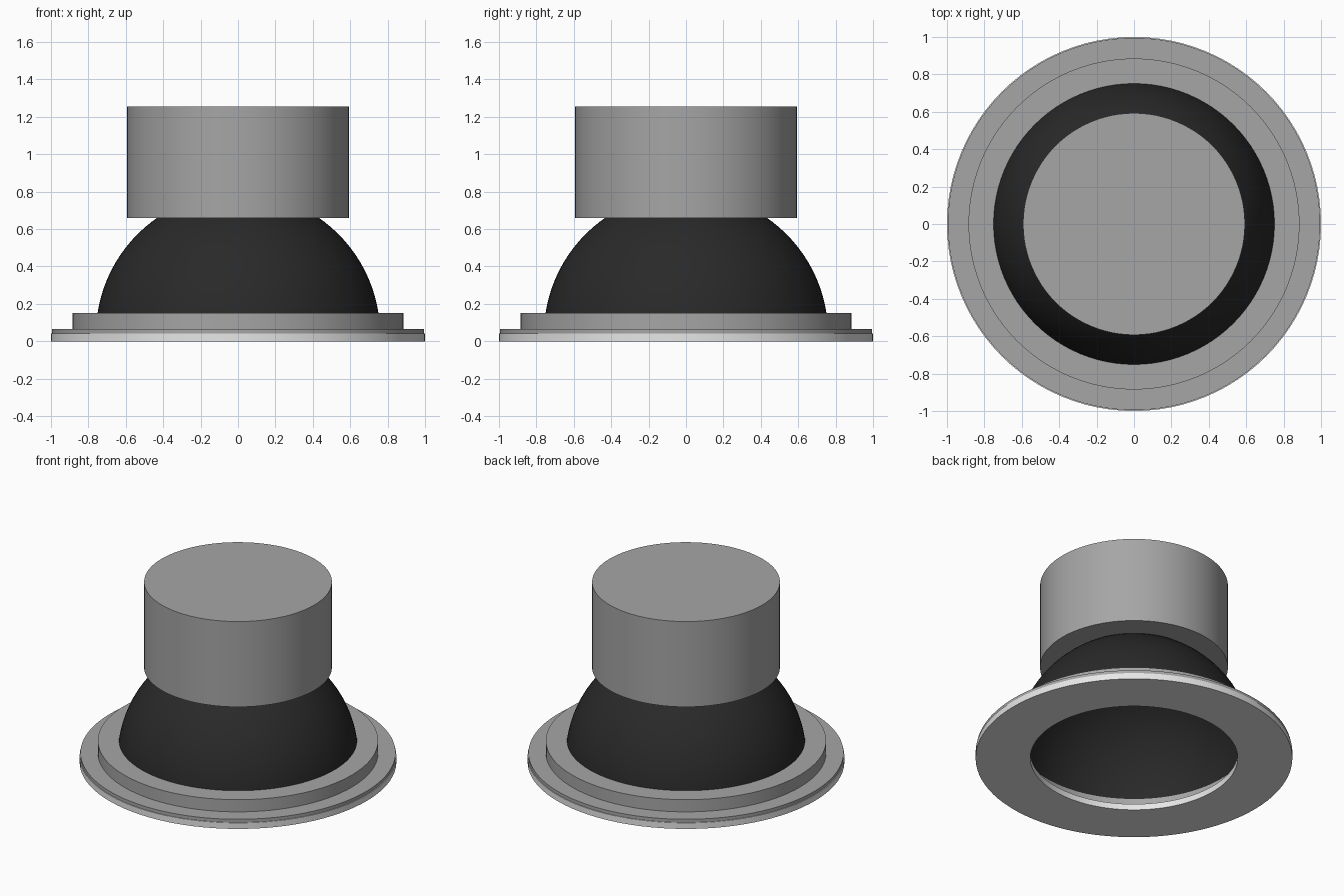
import bpy
import math

cube = bpy.data.objects.get("Cube")
if cube:
    bpy.data.objects.remove(cube, do_unlink=True)


def material(name, value):
    mat = bpy.data.materials.new(name)
    mat.use_nodes = True
    color = (value, value, value, 1)
    mat.diffuse_color = color
    mat.node_tree.nodes["Principled BSDF"].inputs["Base Color"].default_value = color
    return mat


gray = material("mid gray metal", 0.38)
black = material("soft black", 0.022)
white = material("light gray trim", 0.8)


def lathe(name, profile, mat, closed=True, steps=96):
    """Spin a (radius, height) profile around z; zero radius becomes a pole."""
    verts, rings, faces = [], [], []
    for r, z in profile:
        first = len(verts)
        count = steps if r > 0 else 1
        for i in range(count):
            a = math.tau * i / steps
            verts.append((r * math.cos(a), r * math.sin(a), z))
        rings.append([first + i % count for i in range(steps)])
    pairs = list(zip(rings, rings[1:]))
    if closed:
        pairs.append((rings[-1], rings[0]))
    for low, high in pairs:
        for i in range(steps):
            j = (i + 1) % steps
            face = list(dict.fromkeys((low[i], low[j], high[j], high[i])))
            if len(face) > 2:
                faces.append(face)
    mesh = bpy.data.meshes.new(name)
    mesh.from_pydata(verts, [], faces)
    mesh.materials.append(mat)
    obj = bpy.data.objects.new(name, mesh)
    bpy.context.collection.objects.link(obj)
    bpy.ops.object.select_all(action="DESELECT")
    obj.select_set(True)
    bpy.context.view_layer.objects.active = obj
    bpy.ops.object.shade_smooth_by_angle(angle=math.radians(30))
    return obj


def arc(radius, center, bottom, count=24):
    """Dome profile from the given height up to the pole."""
    start = math.asin((bottom - center) / radius)
    points = []
    for i in range(count):
        a = start + (math.pi / 2 - start) * i / count
        points.append((radius * math.cos(a), center + radius * math.sin(a)))
    return points + [(0, center + radius)]


# Light front trim with the round opening
lathe("front_trim", [(0.655, 0), (1, 0), (1, 0.042), (0.655, 0.042)], white)

# Stepped mounting flange behind the trim
lathe("mounting_flange", [(0.72, 0.042), (0.995, 0.042), (0.995, 0.065),
                          (0.885, 0.065), (0.885, 0.15), (0.72, 0.15)], gray)

# Hollow reflector dome, outside then back down the inside
dome = arc(0.76, 0.035, 0.043) + arc(0.725, 0.035, 0.043)[::-1]
lathe("reflector_dome", dome, black)

# Cylindrical housing on top
lathe("housing", [(0, 0.66), (0.593, 0.66), (0.593, 1.255), (0, 1.255)],
      gray, closed=False)
